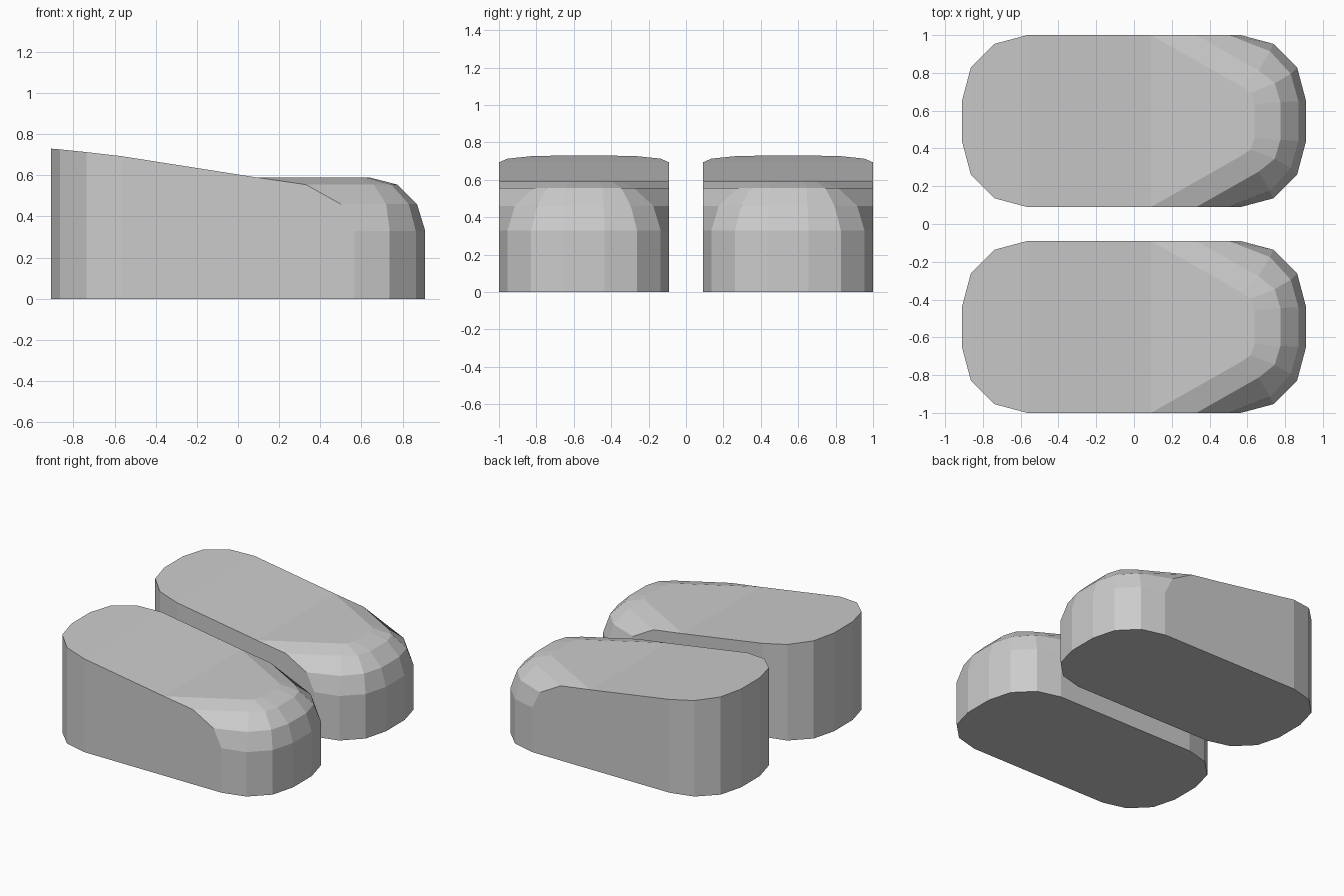
import bpy, bmesh

if "Cube" in bpy.data.objects:
    bpy.data.objects.remove(bpy.data.objects["Cube"])

# Half outline points (x, half-width), from the end centre round to the side
HEEL = [(-0.91, 0.11), (-0.864, 0.2825), (-0.7375, 0.409), (-0.565, 0.455)]
HEEL_Z = [0.73, 0.726, 0.713, 0.693]
# Toe rings (z, points), from the floor up to the flat top; last point lies on the side wall
TOE_BASE = [(0.91, 0.11), (0.864, 0.2825), (0.7375, 0.409), (0.565, 0.455)]
TOE = [
    (0.0, TOE_BASE),
    (0.33, TOE_BASE),
    (0.46, [(0.87, 0.105), (0.83, 0.25), (0.72, 0.37), (0.50, 0.455)]),
    (0.555, [(0.775, 0.10), (0.745, 0.20), (0.66, 0.268), (0.33, 0.455)]),
    (0.59, [(0.638, 0.09), (0.618, 0.15), (0.57, 0.183), (0.09, 0.455)]),
]


def make_shoe(name, y):
    bm = bmesh.new()

    def both_sides(cols):
        # near half reversed, then far half: one continuous run round the end
        near = [[bm.verts.new((px, -py, z)) for px, py, z in c] for c in reversed(cols)]
        far = [[bm.verts.new((px, py, z)) for px, py, z in c] for c in cols]
        return near + far

    heel = both_sides([[(px, py, 0), (px, py, z)] for (px, py), z in zip(HEEL, HEEL_Z)])
    toe = both_sides([[(*ring[i], z) for z, ring in TOE] for i in range(4)])

    # Heel wall and domed toe
    for run in (heel, toe):
        for a, b in zip(run, run[1:]):
            for k in range(len(a) - 1):
                bm.faces.new((a[k], b[k], b[k + 1], a[k + 1]))
    # Long flat sides
    for h, t in ((heel[0], toe[0]), (heel[-1], toe[-1])):
        bm.faces.new([h[0]] + t + [h[1]])
    # Top strips from heel to toe
    rows = [(heel[3 - i][1], heel[4 + i][1]) for i in range(4)]
    rows += [(toe[3 - i][-1], toe[4 + i][-1]) for i in (3, 2, 1, 0)]
    for (a, b), (c, d) in zip(rows, rows[1:]):
        bm.faces.new((a, b, d, c))
    # Sole
    bm.faces.new([c[0] for c in heel] + [c[0] for c in reversed(toe)])

    bmesh.ops.recalc_face_normals(bm, faces=bm.faces)
    mesh = bpy.data.meshes.new(name)
    bm.to_mesh(mesh)
    bm.free()
    obj = bpy.data.objects.new(name, mesh)
    obj.location.y = y
    bpy.context.collection.objects.link(obj)


make_shoe("right_shoe", -0.545)
make_shoe("left_shoe", 0.545)
